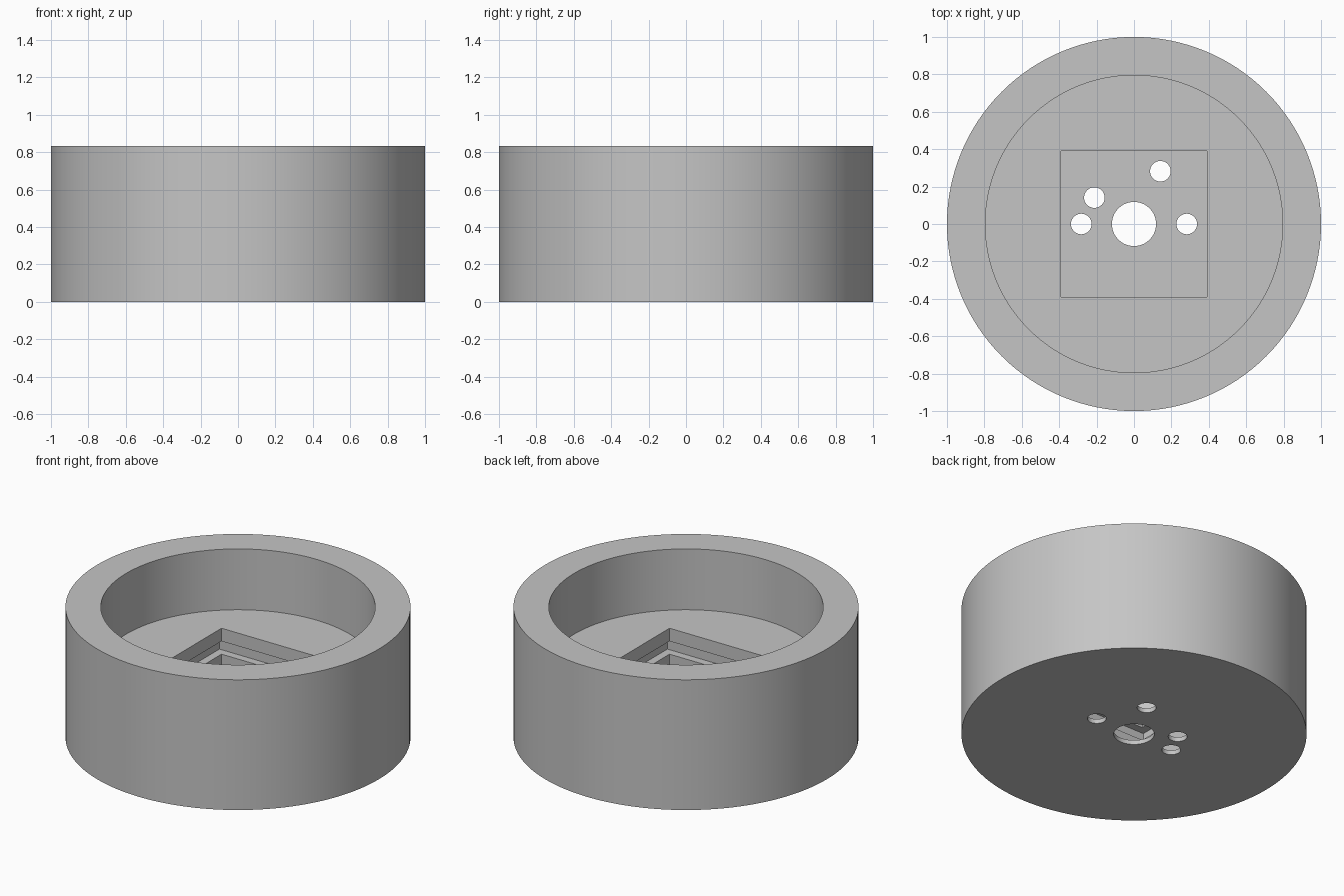
import bpy
import math

cube = bpy.data.objects.get("Cube")
if cube:
    bpy.data.objects.remove(cube, do_unlink=True)

HEIGHT, FLOOR, BASE = 0.833, 0.444, 0.028
HALF = 0.389           # half width of the square socket
LIP_LOW, LIP_HIGH = 0.278, 0.361

grey = bpy.data.materials.new("light_grey")
grey.use_nodes = True
colour = (0.56, 0.56, 0.56, 1)
grey.diffuse_color = colour
grey.node_tree.nodes["Principled BSDF"].inputs["Base Color"].default_value = colour


def cylinder(name, radius, z0, z1, x=0, y=0, sides=128):
    bpy.ops.mesh.primitive_cylinder_add(vertices=sides, radius=radius, depth=z1 - z0,
                                        location=(x, y, (z0 + z1) / 2))
    bpy.context.object.name = name
    return bpy.context.object


def box(name, half, z0, z1):
    bpy.ops.mesh.primitive_cube_add(size=1, location=(0, 0, (z0 + z1) / 2))
    obj = bpy.context.object
    obj.name = name
    obj.scale = (2 * half, 2 * half, z1 - z0)
    return obj


# Round housing
housing = cylinder("round_housing", 1, 0, HEIGHT)
housing.data.materials.append(grey)

# Bowl, square socket and the undercut clip groove around it
cutters = [
    cylinder("bowl_cutter", 0.795, FLOOR, 1),
    box("socket_cutter", HALF, BASE, 0.6),
    box("clip_groove_cutter", HALF + 0.05, LIP_LOW, LIP_HIGH),
    cylinder("centre_hole_cutter", 0.118, -0.1, 0.1, sides=64),
]

# Pin holes through the thin base
for x, y in [(-0.282, 0), (0.282, 0), (-0.212, 0.141), (0.141, 0.282)]:
    cutters.append(cylinder("pin_hole_cutter", 0.055, -0.1, 0.1, x, y, 48))

for cutter in cutters:
    cutter.hide_render = True
    cutter.data.materials.append(grey)
    mod = housing.modifiers.new(cutter.name, "BOOLEAN")
    mod.operation = "DIFFERENCE"
    mod.solver = "EXACT"
    mod.object = cutter

# Apply the cuts and drop the cutters
bpy.ops.object.select_all(action="DESELECT")
housing.select_set(True)
bpy.context.view_layer.objects.active = housing
for mod in list(housing.modifiers):
    bpy.ops.object.modifier_apply(modifier=mod.name)
for cutter in cutters:
    bpy.data.objects.remove(cutter, do_unlink=True)
bpy.ops.object.shade_smooth_by_angle(angle=math.radians(30))
